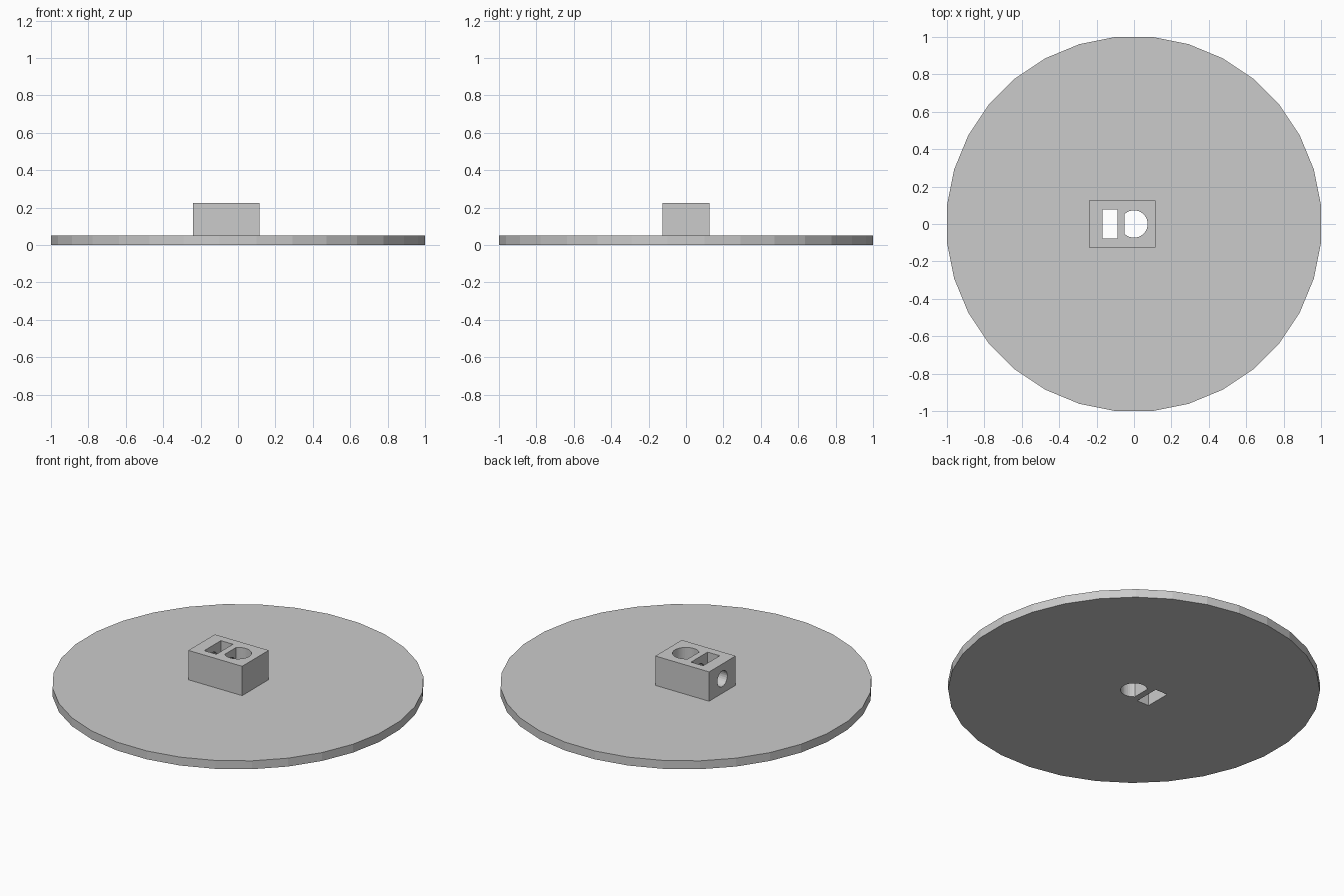
import bpy, bmesh, math
from mathutils import Matrix

old = bpy.data.objects.get("Cube")
if old:
    bpy.data.objects.remove(old, do_unlink=True)

grey = bpy.data.materials.new("plain grey")
grey.use_nodes = True
colour = (0.6, 0.6, 0.6, 1)
grey.diffuse_color = colour
grey.node_tree.nodes["Principled BSDF"].inputs["Base Color"].default_value = colour


def prism(name, outline, z0, z1, matrix=Matrix()):
    """Extrude a flat outline from z0 to z1, then place it with the matrix."""
    bm = bmesh.new()
    base = bm.faces.new([bm.verts.new((x, y, z0)) for x, y in outline])
    top = bmesh.ops.extrude_face_region(bm, geom=[base])["geom"]
    verts = [v for v in top if isinstance(v, bmesh.types.BMVert)]
    bmesh.ops.translate(bm, verts=verts, vec=(0, 0, z1 - z0))
    bmesh.ops.transform(bm, matrix=matrix, verts=bm.verts)
    bmesh.ops.recalc_face_normals(bm, faces=bm.faces)
    mesh = bpy.data.meshes.new(name)
    bm.to_mesh(mesh)
    bm.free()
    mesh.materials.append(grey)
    obj = bpy.data.objects.new(name, mesh)
    bpy.context.collection.objects.link(obj)
    return obj


def rectangle(x0, x1, half_y):
    return [(x0, -half_y), (x1, -half_y), (x1, half_y), (x0, half_y)]


def arc(radius, start, end, count):
    step = (end - start) / count
    return [(radius * math.cos(start + i * step), radius * math.sin(start + i * step))
            for i in range(count)]


def combine(target, other, operation):
    """Bake a boolean into the target and drop the helper."""
    mod = target.modifiers.new(other.name, "BOOLEAN")
    mod.object, mod.operation, mod.solver = other, operation, "EXACT"
    graph = bpy.context.evaluated_depsgraph_get()
    mesh = bpy.data.meshes.new_from_object(target.evaluated_get(graph))
    target.modifiers.clear()
    target.data = mesh
    bpy.data.objects.remove(other, do_unlink=True)


# Round base plate, flat edges facing the axes
sides = 32
half = math.pi / sides
plate = prism("plate_with_hub", arc(1 / math.cos(half), half, half + math.tau, sides), 0, 0.05)

# Hub block
combine(plate, prism("hub_block", rectangle(-0.24, 0.115, 0.125), 0.02, 0.225), "UNION")

# Nut slot
combine(plate, prism("nut_slot", rectangle(-0.168, -0.088, 0.078), -0.1, 0.4), "DIFFERENCE")

# D-shaped shaft hole, flat towards the slot
flat = math.acos(-0.05 / 0.073)
d_outline = arc(0.073, -flat, flat, 26) + [(-0.05, 0.073 * math.sin(flat))]
combine(plate, prism("shaft_hole", d_outline, -0.1, 0.4), "DIFFERENCE")

# Screw hole from the end face through to the shaft hole
across = Matrix.Translation((0, 0, 0.137)) @ Matrix.Rotation(math.pi / 2, 4, "Y")
combine(plate, prism("screw_hole", arc(0.047, 0, math.tau, 24), -0.4, -0.01, across), "DIFFERENCE")
